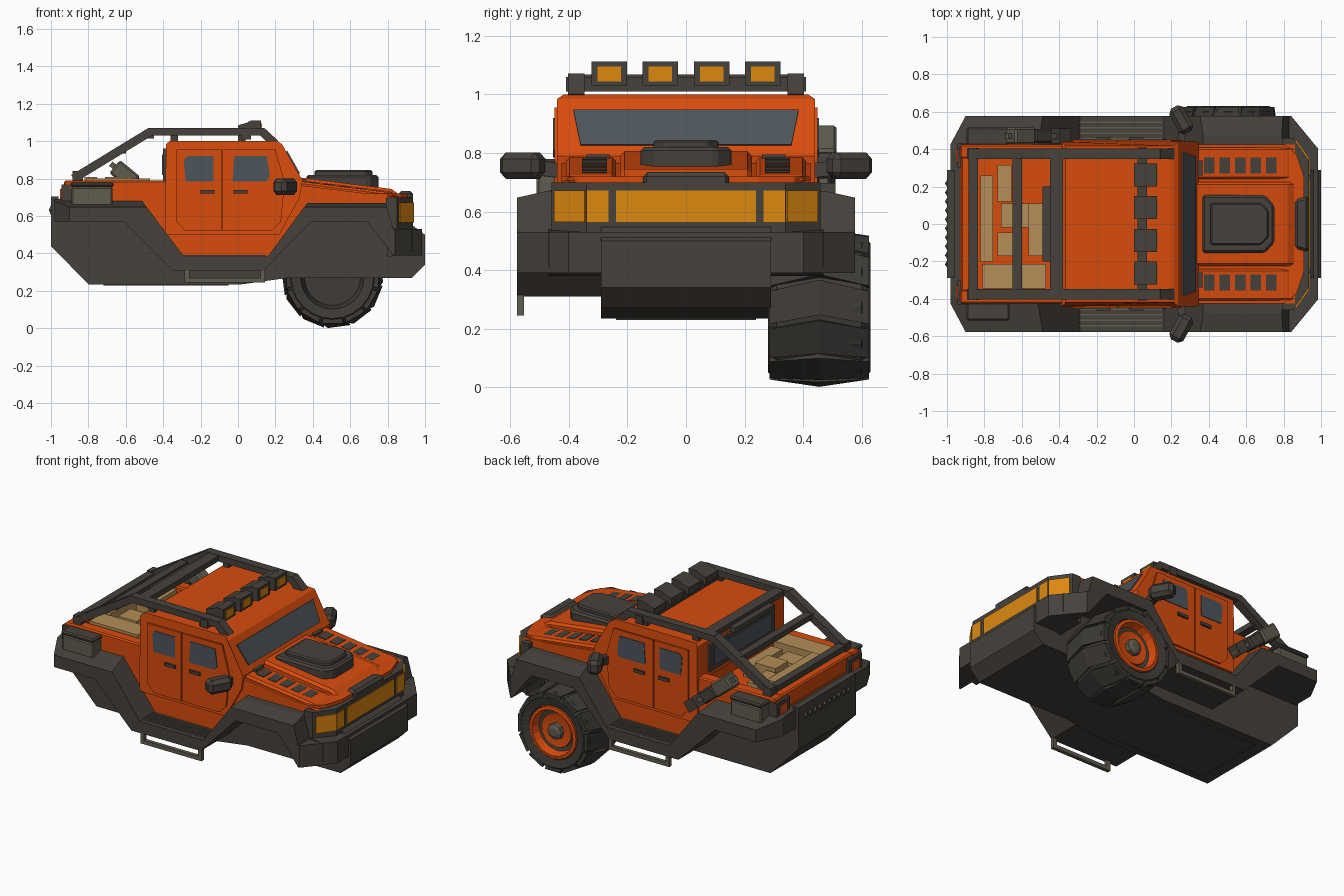
import bpy, bmesh, math
from mathutils import Vector as V

if "Cube" in bpy.data.objects:
    bpy.data.objects.remove(bpy.data.objects["Cube"])

def srgb(r, g, b):
    f = lambda c: ((c / 255 + .055) / 1.055) ** 2.4 if c > 10 else c / 3294
    return (f(r), f(g), f(b), 1)

MATS = {}
for n, c in dict(dark_trim=(70, 65, 59), orange_paint=(217, 76, 13), amber_lamp=(222, 136, 16), glass=(76, 85, 92),
                 tan_cargo=(180, 142, 88), olive_metal=(96, 92, 78), tyre_rubber=(62, 59, 55),
                 tail_lamp=(225, 80, 20)).items():
    MATS[n] = bpy.data.materials.new(n)
    MATS[n].diffuse_color = srgb(*c)
DK, OR, AM, GL, TN, OL, TY, TL = MATS.values()

def finish(name, bm, mat, bevel=0):
    bmesh.ops.recalc_face_normals(bm, faces=bm.faces)
    me = bpy.data.meshes.new(name)
    bm.to_mesh(me)
    bm.free()
    me.materials.append(mat)
    ob = bpy.data.objects.new(name, me)
    bpy.context.collection.objects.link(ob)
    if bevel:
        m = ob.modifiers.new("chamfer", 'BEVEL')
        m.width, m.segments = bevel, 1
    return ob

def slab(name, pts, vec, mat, bevel=0, edit=None):
    """Extrude a flat polygon along a vector."""
    bm = bmesh.new()
    f = bm.faces.new([bm.verts.new(p) for p in pts])
    r = bmesh.ops.extrude_face_region(bm, geom=[f], use_keep_orig=True)
    bmesh.ops.translate(bm, vec=vec, verts=[e for e in r['geom'] if isinstance(e, bmesh.types.BMVert)])
    if edit:
        edit(bm)
    return finish(name, bm, mat, bevel)

def prism(name, xz, y0, y1, mat, bevel=0, edit=None):
    return slab(name, [(x, y0, z) for x, z in xz], (0, y1 - y0, 0), mat, bevel, edit)

def plan(name, xy, z0, z1, mat, bevel=0, edit=None):
    return slab(name, [(x, y, z0) for x, y in xy], (0, 0, z1 - z0), mat, bevel, edit)

def box(name, x0, x1, y0, y1, z0, z1, mat, bevel=0):
    return plan(name, [(x0, y0), (x1, y0), (x1, y1), (x0, y1)], z0, z1, mat, bevel)

def bar(name, p, q, w, h, mat, bevel=0):
    p, q = V(p), V(q)
    d = (q - p).normalized()
    s = d.cross(V((0, 0, 1))).normalized() * w / 2
    u = s.cross(d).normalized() * h / 2
    return slab(name, [p + s + u, p + s - u, p - s - u, p - s + u], q - p, mat, bevel)

def lathe(name, prof, c, mat, n=14):
    """Revolve (y, r) points about a y axis through c, closed by end caps."""
    bm = bmesh.new()
    rings = [[bm.verts.new((c[0] + r * math.cos(i * math.tau / n), c[1] + y, c[2] + r * math.sin(i * math.tau / n)))
              for i in range(n)] for y, r in prof]
    for a, b in zip(rings, rings[1:]):
        for i in range(n):
            bm.faces.new((a[i], a[i - 1], b[i - 1], b[i]))
    bm.faces.new(rings[0])
    bm.faces.new(rings[-1])
    return finish(name, bm, mat)

def cut(bm, co, no):
    bmesh.ops.bisect_plane(bm, geom=bm.verts[:] + bm.edges[:] + bm.faces[:], plane_co=co, plane_no=no, clear_outer=True)
    bmesh.ops.holes_fill(bm, edges=[e for e in bm.edges if e.is_boundary], sides=0)

# ---- lower hull and wide fenders
prism("hull", [(-1, .68), (-1, .44), (-.8, .235), (.02, .235), (.27, .27), (.93, .27), (1, .34), (1, .5), (.94, .545),
               (.8, .6), (-.9, .68)], -.29, .29, DK)

def trim_fender(bm):
    for s in (1, -1):
        cut(bm, (.84, s * .578, 0), (.17, s * .14, 0))
        cut(bm, (-.9, s * .578, 0), (-.15, s * .08, 0))
        cut(bm, (0, s * .43, .68), (0, s * .22, 1))

prism("fenders", [(-.98, .69), (-.52, .69), (-.29, .385), (.16, .385), (.37, .67), (.79, .67), (.83, .53), (.985, .53),
                  (.985, .39), (.83, .39), (.69, .57), (.39, .57), (.14, .31), (-.35, .31), (-.61, .57), (-.98, .57)],
      -.578, .578, DK, edit=trim_fender)
for i in range(5):  # bumper ribs
    y = -.22 + i * .11
    box("bumper_rib", .99, 1.0, y - .015, y + .015, .34, .5, DK, .004)
box("belly_panel", -.72, -.05, -.24, .24, .23, .24, DK)

# ---- painted body
prism("body", [(-.93, .62), (-.93, .7), (-.39, .7), (-.39, .76), (.33, .765), (.86, .70), (.88, .62), (.36, .62),
               (.155, .36), (-.29, .36), (-.49, .62)], -.425, .425, OR)

def taper(z0, k):
    def f(bm):
        for v in bm.verts:
            if v.co.z > z0:
                v.co.y *= k
    return f

prism("cab", [(-.39, .5), (-.385, .985), (-.365, 1), (.21, 1), (.235, .985), (.345, .79), (.33, .7), (.22, .5)],
      -.44, .44, OR, edit=taper(.99, .95))
for s in (1, -1):
    box("bed_side", -.93, -.38, s * .35, s * .425, .66, .79, OR, .008)
box("tailgate", -.925, -.84, -.36, .36, .66, .79, OR, .008)

# ---- hood layers, scoop and vents
def hood_z(x):
    return .815 - (x - .3) * .135

plan("hood_slab", [(.3, -.425), (.80, -.425), (.87, -.37), (.91, -.25), (.91, .25), (.87, .37), (.80, .425), (.3, .425)],
     .66, .72, OR)
for s in (1, -1):
    prism("hood_side", [(.3, .7), (.3, .79), (.82, .725), (.87, .7)], s * .24, s * .41, OR, .012)
    for i in range(5):
        x = .375 + i * .083
        z = hood_z(x) - .028
        slab("hood_vent", [(x, s * .27, z), (x + .055, s * .27, z - .007), (x + .055, s * .355, z - .007),
                           (x, s * .355, z)], (0, 0, .008), DK)
    box("cowl_vent", .335, .365, s * .26, s * .34, .765, .795, DK)
prism("hood_center", [(.3, .7), (.3, .81), (.82, .745), (.9, .69)], -.225, .225, OR, .015)
oct_pts = [(.365, -.155), (.7, -.155), (.75, -.1), (.75, .1), (.7, .155), (.365, .155)]
plan("hood_scoop", oct_pts, .74, .82, DK, .012)
plan("scoop_lid", [(.41 + (x - .365) * .8, y * .72) for x, y in oct_pts], .81, .845, DK, .008)
plan("nose_cap", [(.86, -.13), (.935, -.15), (.935, .15), (.86, .13)], .66, .735, DK, .015)

# ---- front lamp block
plan("lamp_frame", [(.79, -.46), (.85, -.46), (.935, -.34), (.935, .34), (.85, .46), (.79, .46)], .5, .7, DK)
slab("front_lamp", [(.933, -.24, .565), (.933, .24, .565), (.933, .24, .672), (.933, -.24, .672)], (.007, 0, 0), AM)
for s in (1, -1):
    slab("corner_lamp_front", [(.933, s * .265, .565), (.933, s * .34, .565), (.933, s * .34, .672),
                               (.933, s * .265, .672)], (.007, 0, 0), AM)
    slab("corner_lamp_side", [(.933, s * .342, .565), (.86, s * .446, .565), (.86, s * .446, .672),
                              (.933, s * .342, .672)], (.007, s * .005, 0), AM)
    prism("lamp_brace", [(.80, .38), (.93, .41), (.93, .53), (.80, .54)], s * .29, s * .47, DK)

# ---- glass
def screen(z):
    return .235 + (.985 - z) * .11 / .195

slab("windscreen", [(screen(z), y, z) for y, z in ((-.36, .825), (.36, .825), (.385, .945), (-.385, .945))],
     (.006, 0, .0035), GL)
box("rear_window_frame", -.4, -.38, -.33, .33, .79, .96, DK)
box("rear_window", -.405, -.398, -.29, .29, .82, .93, GL)

# ---- doors, side windows, handles, steps, mirrors, fuel boxes
for s in (1, -1):
    def panel(name, xz, mat, y, t):
        prism(name, xz, s * y, s * (y + t), mat)
    panel("rear_door", [(-.33, .955), (-.33, .57), (-.28, .52), (-.088, .52), (-.088, .955)], OR, .438, .012)
    panel("front_door", [(-.082, .955), (-.082, .52), (.18, .52), (.23, .57), (.25, .78), (.2, .955)], OR, .438, .012)
    panel("rear_door_window", [(-.29, .9), (-.28, .785), (-.13, .785), (-.13, .92), (-.27, .92)], GL, .448, .006)
    panel("front_door_window", [(-.02, .92), (-.03, .785), (.15, .785), (.17, .81), (.155, .92)], GL, .448, .006)
    for x in (-.2, -.025):
        box("door_handle", x, x + .075, s * .448, s * .462, .72, .74, DK)
    for i in range(4):
        y = s * (.455 + i * .03)
        box("step_strip", -.3, .15, y - .004, y + .004, .38, .392, OL)
    box("step_bar", -.285, .145, s * .553, s * .577, .245, .27, OL)
    for x in (-.285, .12):
        box("step_leg", x, x + .025, s * .553, s * .577, .245, .315, OL)
    bar("mirror_arm", (.25, s * .43, .74), (.26, s * .52, .75), .04, .05, DK)
    bar("mirror", (.29, s * .49, .757), (.215, s * .625, .757), .085, .09, DK, .022)
    box("fuel_box", -.89, -.67, s * .42, s * .51, .65, .755, OL, .008)
    box("fuel_box_lid", -.895, -.665, s * .42, s * .515, .755, .78, DK, .008)
    box("tail_lamp_frame", -.945, -.89, s * .3, s * .43, .66, .77, DK)
    box("tail_lamp", -.951, -.944, s * .33, s * .4, .69, .745, TL)

# ---- rear bumper winch
for z in (.575, .69):
    box("winch_rail", -1, -.96, -.29, .29, z - .015, z + .015, DK)
for s in (1, -1):
    box("winch_end", -1, -.96, s * .25, s * .29, .575, .69, DK)
for i in range(10):
    lathe("winch_coil", [(-.018, .025), (0, .036), (.018, .025)], (-.975, -.215 + i * .048, .632), OL, 8)

# ---- roll cage
for s in (1, -1):
    y = s * .375
    bar("cage_rear", (-.88, y, .8), (-.47, y, 1.05), .055, .045, DK)
    bar("cage_roof", (-.48, y, 1.05), (.14, y, 1.05), .055, .04, DK)
    bar("cage_front", (.125, y, 1.055), (.2, y, .985), .055, .045, DK)
    box("cage_foot", -.885, -.83, s * .345, s * .405, .77, .84, DK)
    for x in (-.34, .02):
        box("cage_mount", x - .02, x + .02, s * .36, s * .39, .99, 1.04, DK)
for x, z, w in ((-.415, 1.05, .07), (-.625, .952, .05), (-.86, .815, .05)):
    bar("cage_cross", (x, -.37, z), (x, .37, z), w, .035, DK)
bar("cage_rear_strip", (-.47, -.2, 1.03), (-.47, .2, 1.03), .04, .03, DK)

# ---- roof lamps
box("roof_lamp_rail", .02, .07, -.41, .41, 1.01, 1.06, DK)
for y in (-.262, -.088, .088, .262):
    prism("roof_lamp", [(0, 1.04), (0, 1.085), (.05, 1.1), (.07, 1.112), (.122, 1.112), (.122, 1.03)],
          y - .061, y + .061, DK)
    box("roof_lamp_glass", .12, .127, y - .04, y + .04, 1.045, 1.095, AM)

# ---- cargo crates in the bed
for x0, x1, y0, y1, z in ((-.82, -.755, -.2, .26, .81), (-.73, -.655, .12, .315, .79), (-.81, -.47, -.345, -.215, .80),
                          (-.565, -.485, -.17, .11, .79), (-.71, -.565, -.02, .11, .81), (-.73, -.6, -.17, -.045, .785)):
    box("cargo_crate", x0, x1, y0, y1, .69, z, TN)

# ---- lifting jack strapped to one side
bar("jack_rod", (-.36, .47, .62), (-.68, .47, .88), .03, .03, OL)
bar("jack_head", (-.55, .47, .775), (-.66, .47, .865), .09, .09, OL, .01)
bar("jack_body", (-.46, .47, .70), (-.55, .47, .775), .075, .08, DK, .01)
bar("jack_foot", (-.36, .47, .62), (-.42, .47, .67), .08, .07, DK)

# ---- single front wheel with chevron tread
C = V((.505, .455, .272))
lathe("tyre", [(-.10, .15), (-.165, .17), (-.175, .22), (-.145, .25), (.145, .25), (.175, .22), (.165, .17), (.08, .16)],
      C, TY, 24)
N = 12
for k in range(N):
    bm = bmesh.new()
    rows = []
    for y, r, sh in ((-.17, .252, 0), (0, .272, .25), (.17, .252, 0)):
        ang = [math.tau * (k + sh + w) / N for w in (-.43, .43)]
        rows.append([bm.verts.new(C + V((q * math.cos(a), y, q * math.sin(a))))
                     for a, q in ((ang[0], .225), (ang[1], .225), (ang[1], r), (ang[0], r))])
    for a, b in zip(rows, rows[1:]):
        for i in range(4):
            bm.faces.new((a[i - 1], a[i], b[i], b[i - 1]))
    bm.faces.new(rows[0])
    bm.faces.new(rows[-1])
    finish("tread_lug", bm, TY)
lathe("rim", [(.07, .165), (.172, .165), (.175, .145), (.12, .13), (.115, .115), (.13, .1), (.12, .06)], C, OR, 20)
lathe("rim_groove", [(.10, .131), (.125, .131), (.122, .113)], C, DK, 20)
lathe("rim_disc", [(.10, .108), (.135, .105), (.13, .06)], C, OR, 20)
lathe("hub", [(.10, .055), (.155, .05), (.165, .025)], C, OL, 8)

for m in bpy.data.materials:
    if m.users and not m.is_grease_pencil:
        m.use_nodes = True
        m.node_tree.nodes["Principled BSDF"].inputs["Base Color"].default_value = m.diffuse_color
